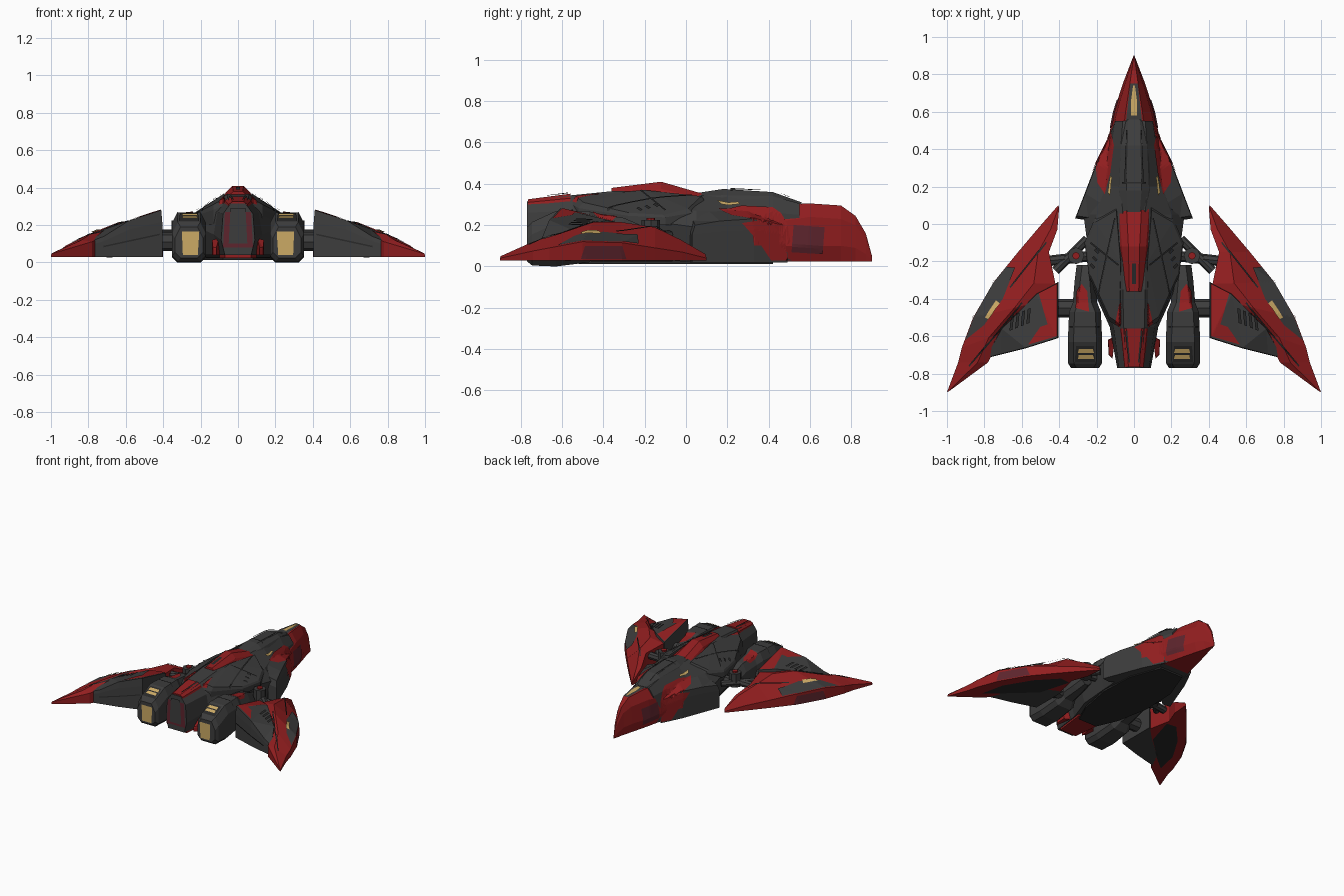
import bpy, bmesh
from mathutils import Vector
from mathutils.bvhtree import BVHTree

default_cube = bpy.data.objects.get("Cube")
if default_cube:
    bpy.data.objects.remove(default_cube, do_unlink=True)


def material(name, r, g, b):
    m = bpy.data.materials.new(name)
    m.use_nodes = True
    m.diffuse_color = (r, g, b, 1)
    bsdf = next(n for n in m.node_tree.nodes if n.type == 'BSDF_PRINCIPLED')
    bsdf.inputs["Base Color"].default_value = (r, g, b, 1)
    bsdf.inputs["Roughness"].default_value = 0.6
    return m


RED = material("hull red", 0.29, 0.013, 0.014)
GREY = material("hull grey", 0.046, 0.046, 0.046)
DARK = material("dark grey", 0.022, 0.022, 0.022)
WINE = material("wine panel", 0.11, 0.018, 0.026)
GOLD = material("gold glow", 0.60, 0.40, 0.13)


def finish(name, bm, mat, mirror):
    bmesh.ops.recalc_face_normals(bm, faces=bm.faces)
    mesh = bpy.data.meshes.new(name)
    bm.to_mesh(mesh)
    bm.free()
    mesh.materials.append(mat)
    obj = bpy.data.objects.new(name, mesh)
    bpy.context.collection.objects.link(obj)
    if mirror:
        obj.modifiers.new("mirror", 'MIRROR')
    return obj


def loft(name, rings, mat, mirror=False):
    """Skin a row of equal rings and cap both ends."""
    bm = bmesh.new()
    rows = [[bm.verts.new(p) for p in ring] for ring in rings]
    n = len(rows[0])
    for a, b in zip(rows, rows[1:]):
        for i in range(n):
            j = (i + 1) % n
            bm.faces.new((a[i], a[j], b[j], b[i]))
    caps = [bm.faces.new(rows[0]), bm.faces.new(rows[-1])]
    bmesh.ops.triangulate(bm, faces=caps)
    return finish(name, bm, mat, mirror)


def hull(name, sections, mat):
    """Symmetric eight-sided body: y, then half-width and height four times."""
    rings = []
    for y, *pairs in sections:
        half = list(zip(pairs[::2], pairs[1::2]))
        rings.append([(w, y, z) for w, z in half] + [(-w, y, z) for w, z in reversed(half)])
    return loft(name, rings, mat)


def slab(name, outline, floor, mat, mirror=True, shrink=0.92):
    """Chamfered plate with a height for each outline corner."""
    c = sum((Vector(p) for p in outline), Vector()) / len(outline)
    low = [(x, y, floor) for x, y, z in outline]
    mid = [(x, y, floor + (z - floor) * 0.75) for x, y, z in outline]
    top = [(c.x + (x - c.x) * shrink, c.y + (y - c.y) * shrink, z) for x, y, z in outline]
    return loft(name, [low, mid, top], mat, mirror)


AIM = {
    'top': (lambda u, v: (u, v, 2), (0, 0, -1)),
    'under': (lambda u, v: (u, v, -2), (0, 0, 1)),
    'side': (lambda u, v: (2, u, v), (-1, 0, 0)),
    'rear': (lambda u, v: (u, -2, v), (0, 1, 0)),
}


def panel(name, outline, bases, mat, aim='top', mirror=True, lift=0.003):
    """Thin painted plate draped over the outermost of the base parts."""
    place, ray = AIM[aim]
    ray = Vector(ray)
    bm = bmesh.new()
    bm.faces.new([bm.verts.new(place(u, v)) for u, v in outline])
    bmesh.ops.triangulate(bm, faces=bm.faces)
    bmesh.ops.subdivide_edges(bm, edges=bm.edges, cuts=9, use_grid_fill=True)
    trees = [BVHTree.FromPolygons([v.co for v in b.data.vertices], [p.vertices for p in b.data.polygons])
             for b in bases]
    for v in bm.verts:
        hits = [h for h in (t.ray_cast(v.co, ray) for t in trees) if h[0]]
        if not hits:
            hits = [t.find_nearest(v.co + ray * 1.9) for t in trees]
        hit, normal = min(hits, key=lambda h: h[3])[:2]
        v.co = hit + normal * lift - ray * lift * 0.5
    return finish(name, bm, mat, mirror)


def seam(name, a, b, base, aim='top'):
    a, b = Vector(a), Vector(b)
    side = (b - a).orthogonal().normalized() * 0.004
    panel(name, [a + side, b + side, b - side, a - side], [base], DARK, aim, lift=0.005)


def rod(name, a, b, radius, mat):
    a, b = Vector(a), Vector(b)
    bm = bmesh.new()
    bmesh.ops.create_cone(bm, cap_ends=True, segments=8, radius1=radius, radius2=radius, depth=(b - a).length)
    bm.transform((b - a).to_track_quat('Z', 'Y').to_matrix().to_4x4())
    bmesh.ops.translate(bm, verts=bm.verts, vec=(a + b) / 2)
    return finish(name, bm, mat, True)


# Central fuselage
body = hull("fuselage", [
    (.55, .09, .03, .11, .10, .10, .25, .06, .305),
    (.42, .13, .025, .15, .12, .12, .26, .07, .34),
    (.20, .20, .02, .21, .15, .15, .27, .07, .35),
    (.05, .22, .02, .27, .19, .20, .27, .06, .345),
    (-.10, .20, .03, .25, .21, .20, .28, .06, .36),
    (-.35, .17, .04, .22, .19, .17, .28, .06, .365),
    (-.55, .10, .04, .13, .15, .11, .27, .055, .345),
    (-.77, .07, .04, .09, .12, .08, .26, .04, .315)], GREY)

# Blade nose with a sloped front
nose = hull("nose", [
    (.47, .11, .025, .135, .10, .12, .22, .06, .30),
    (.60, .08, .025, .108, .10, .092, .24, .045, .305),
    (.75, .04, .025, .06, .10, .048, .23, .022, .295),
    (.82, .02, .025, .033, .09, .026, .20, .012, .245),
    (.87, .01, .025, .014, .06, .012, .13, .006, .16),
    (.90, .001, .025, .002, .03, .002, .04, .001, .05)], RED)
panel("nose_trench", [(-.02, .75), (-.05, .49), (.05, .49), (.02, .75)], [nose], GREY, mirror=False)
panel("nose_light", [(-.015, .58), (.015, .58), (.017, .65), (.005, .74), (-.005, .74), (-.017, .65)],
      [nose], GOLD, mirror=False, lift=.006)
panel("nose_side_panel", [(.51, .07), (.66, .06), (.67, .19), (.52, .20)], [nose], WINE, 'side')

# Canopy and dorsal spine
canopy = hull("canopy", [
    (.56, .05, .28, .05, .29, .045, .30, .03, .31),
    (.42, .08, .30, .08, .32, .07, .34, .045, .36),
    (.18, .09, .30, .09, .32, .08, .345, .04, .375),
    (.05, .07, .30, .07, .32, .06, .34, .03, .355)], GREY)
seam("canopy_seam", (.045, .22), (.035, .50), canopy)
seam("canopy_cross_seam", (0, .22), (.06, .22), canopy)
spine = hull("spine", [
    (.08, .10, .29, .10, .30, .08, .33, .04, .352),
    (-.12, .08, .31, .08, .34, .065, .375, .03, .41),
    (-.36, .05, .31, .05, .34, .045, .36, .025, .38)], RED)
panel("spine_slot", [(-.012, -.21), (.012, -.21), (.012, -.32), (-.012, -.32)], [spine], DARK, mirror=False)
tail = hull("tail_cap", [
    (-.56, .07, .27, .08, .30, .07, .33, .04, .352),
    (-.765, .05, .27, .055, .28, .05, .31, .03, .325)], RED)
seam("tail_seam", (.04, -.57), (.025, -.74), tail)

# Forward shoulders, cheeks and back armour
shoulder = slab("shoulder", [(.12, .49, .20), (.20, .33, .23), (.265, .16, .22), (.315, .03, .20),
                             (.25, .02, .22), (.17, .10, .27), (.12, .30, .27)], .02, GREY)
panel("cheek", [(.125, .51), (.165, .43), (.205, .33), (.195, .22), (.155, .16), (.125, .27), (.105, .42)],
      [shoulder, body], RED)
panel("cheek_side", [(.27, .21), (.40, .23), (.48, .12), (.49, .03), (.41, .03), (.35, .12)],
      [shoulder, body], RED, 'side')
panel("cheek_light", [(.125, .15), (.137, .17), (.122, .26), (.112, .25)], [body, shoulder], GOLD, lift=.007)
back = slab("back_armour", [(.09, .10, .34), (.21, .03, .28), (.265, -.10, .25), (.24, -.28, .26),
                            (.13, -.52, .31), (.07, -.56, .34), (.065, -.20, .37)], .20, GREY)
seam("back_seam", (.10, .03), (.19, -.38), back)
seam("back_cross_seam", (.08, -.22), (.23, -.10), back)
for i in range(3):
    x, y = .20 + i * .012, -.15 - i * .04
    panel("back_vent", [(x - .02, y), (x, y + .02), (x + .01, y + .01), (x - .01, y - .01)], [back], DARK, lift=.006)
panel("back_stripe", [(.06, -.42), (.075, -.42), (.10, -.53), (.075, -.55)], [back], RED)
slab("belly_plate", [(.10, .42, .03), (.19, .18, .03), (.20, -.10, .03), (.15, -.36, .03), (.08, -.52, .03),
                     (-.08, -.52, .03), (-.15, -.36, .03), (-.20, -.10, .03), (-.19, .18, .03), (-.10, .42, .03)],
     .012, DARK, mirror=False)

# Rear end of the fuselage
panel("rear_panel", [(-.08, .08), (.08, .08), (.07, .27), (-.07, .27)], [body], WINE, 'rear', False)
panel("rear_plate", [(-.05, .10), (.05, .10), (.04, .29), (-.04, .29)], [body], GREY, 'rear', False, .007)
slab("rear_keel", [(.10, -.50, .07), (.07, -.74, .07), (-.07, -.74, .07), (-.10, -.50, .07)], .025, RED, False)
slab("tail_fin", [(.10, -.60, .13), (.14, -.62, .12), (.135, -.70, .08), (.115, -.72, .08)], .04, RED)


# Engine pods
def pod_ring(y, w, low, high, cx=.262, cut=.03):
    return [(cx + s * a, y, z) for s, a, z in (
        (-1, w - cut, low), (1, w - cut, low), (1, w, low + cut), (1, w, high - 2 * cut),
        (1, w - cut, high), (-1, w - cut, high), (-1, w, high - 2 * cut), (-1, w, low + cut))]


pod = loft("engine_pod", [
    pod_ring(-.77, .075, .025, .19), pod_ring(-.745, .09, .005, .215), pod_ring(-.63, .092, 0, .268),
    pod_ring(-.47, .085, .02, .268), pod_ring(-.42, .065, .06, .25), pod_ring(-.30, .055, .08, .235),
    pod_ring(-.22, .045, .10, .20)], GREY, True)
panel("pod_nozzle", [(.215, .04), (.295, .04), (.30, .165), (.207, .165)], [pod], GOLD, 'rear')
panel("pod_vent_frame", [(.207, -.74), (.317, -.74), (.31, -.65), (.214, -.65)], [pod], DARK)
for y in (-.708, -.677):
    panel("pod_vent", [(.213, y - .011), (.30, y - .011), (.295, y + .011), (.22, y + .011)], [pod], GOLD, lift=.007)
panel("pod_stripe", [(.24, -.47), (.31, -.45), (.305, -.36), (.28, -.32), (.25, -.36)], [pod], RED)
seam("pod_seam", (.19, -.55), (.34, -.55), pod)

# Wing joints
rod("joint_hub", (.31, -.17, .12), (.31, -.17, .225), .045, GREY)
rod("joint_cap", (.31, -.17, .22), (.31, -.17, .235), .02, RED)
rod("joint_arm", (.22, -.17, .15), (.48, -.20, .14), .028, GREY)
rod("joint_brace", (.25, -.08, .15), (.42, -.25, .15), .025, GREY)
rod("wing_strut", (.32, -.45, .11), (.45, -.45, .11), .05, GREY)

# Wing blade from ribs: inner x, inner y, leading x, leading y, edge height, ridge height
rings = []
for ix, iy, lx, ly, edge, top in [
        (.400, .09, .405, .10, .04, .06), (.41, -.03, .51, -.02, .07, .13), (.455, -.15, .62, -.15, .09, .19),
        (.42, -.32, .75, -.31, .115, .215), (.52, -.42, .86, -.50, .12, .215), (.70, -.58, .92, -.66, .09, .16),
        (.78, -.74, .94, -.74, .075, .12), (.99, -.895, 1, -.90, .04, .05)]:
    rx, ry = ix + (lx - ix) * .35, iy + (ly - iy) * .35
    rings.append([(ix, iy, .03), (lx, ly, .03), (lx, ly, edge), (rx, ry, top), (ix, iy, .03 + (top - .03) * .9)])
blade = loft("wing_blade", rings, RED, True)
flap = slab("wing_flap", [(.405, -.31, .21), (.52, -.37, .225), (.71, -.56, .18), (.80, -.72, .11),
                          (.72, -.70, .14), (.58, -.665, .225), (.405, -.61, .28)], .03, GREY, shrink=.97)
panel("flap_corner", [(.412, -.52), (.50, -.55), (.565, -.645), (.412, -.60)], [flap], RED)
panel("flap_inner_stripe", [(.412, -.32), (.51, -.37), (.46, -.54), (.412, -.53)], [flap, blade], RED)
for i in range(4):
    x, y = .55 + i * .03, -.45 - i * .012
    panel("flap_vent", [(x, y), (x + .016, y - .005), (x + .024, y - .085), (x + .008, y - .08)],
          [flap, blade], DARK, lift=.006)
seam("flap_rear_seam", (.42, .15), (.72, .085), flap, 'rear')
panel("edge_armour", [(.635, -.235), (.68, -.23), (.753, -.318), (.856, -.50), (.90, -.62), (.80, -.54), (.70, -.40)],
      [blade], GREY)
panel("edge_light", [(.715, -.425), (.735, -.41), (.795, -.50), (.775, -.51)], [blade], GOLD, lift=.007)
panel("edge_side_panel", [(-.51, .035), (-.29, .035), (-.31, .10), (-.49, .10)], [blade], WINE, 'side')
seam("blade_seam", (.47, -.10), (.66, -.34), blade)
seam("blade_tip_seam", (.60, -.42), (.88, -.76), blade)
panel("wing_underside", [(.46, -.18), (.54, -.17), (.68, -.32), (.80, -.52), (.84, -.70), (.74, -.62), (.53, -.42)],
      [blade], DARK, 'under')
